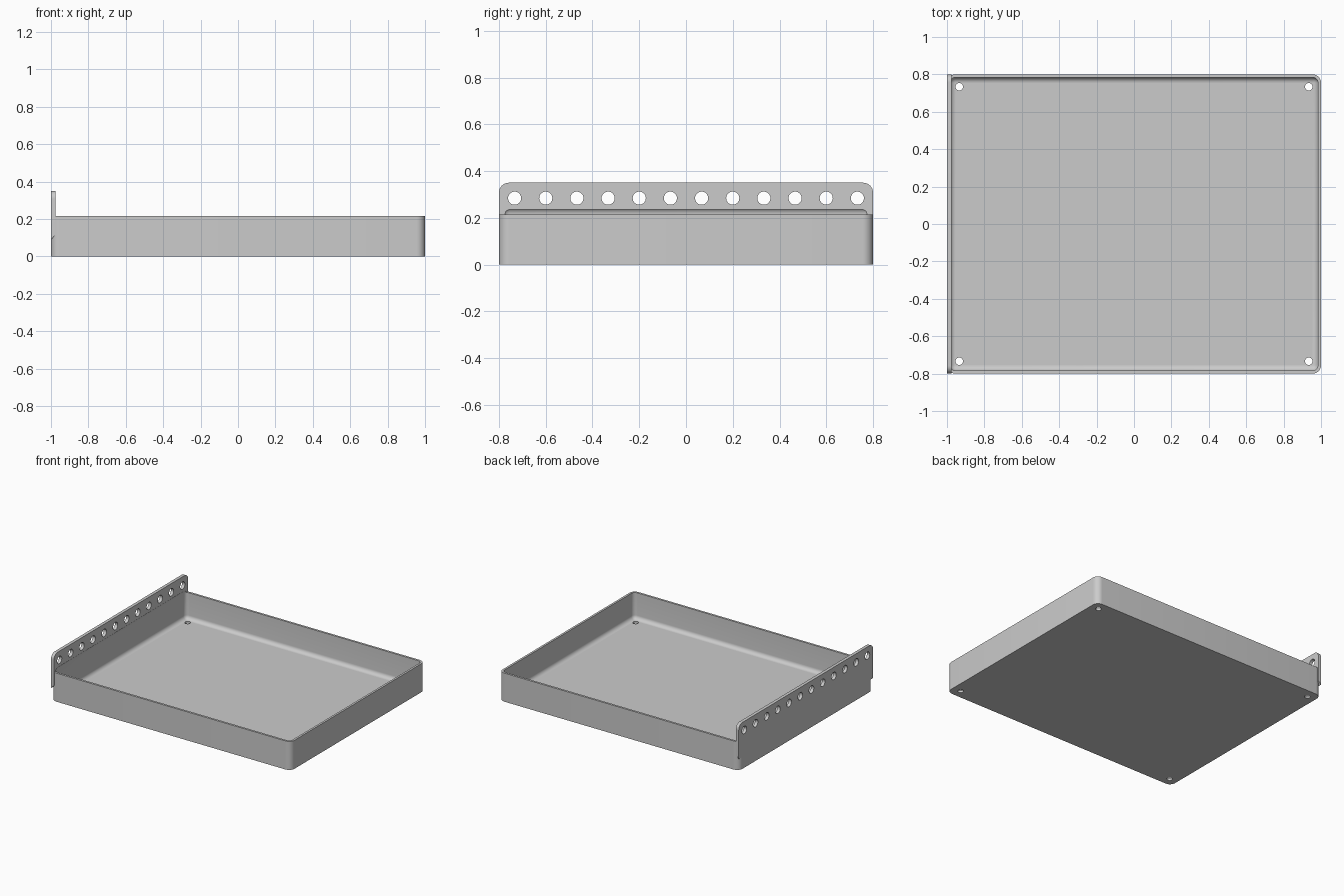
import bpy, bmesh, math
from mathutils import Matrix, Vector

cube = bpy.data.objects.get("Cube")
if cube:
    bpy.data.objects.remove(cube, do_unlink=True)

grey = bpy.data.materials.new("light_grey")
grey.use_nodes = True
grey.diffuse_color = (0.6, 0.6, 0.6, 1)
grey.node_tree.nodes["Principled BSDF"].inputs["Base Color"].default_value = (0.6, 0.6, 0.6, 1)

HALF_X, HALF_Y, WALL = 1.0, 0.8, 0.016
RIM, PLATE_TOP, PLATE_IN = 0.215, 0.35, -0.976


def make_object(name, bm):
    bmesh.ops.recalc_face_normals(bm, faces=bm.faces[:])
    mesh = bpy.data.meshes.new(name)
    bm.to_mesh(mesh)
    bm.free()
    mesh.materials.append(grey)
    obj = bpy.data.objects.new(name, mesh)
    bpy.context.scene.collection.objects.link(obj)
    return obj


def box(name, low, high, radius, pick):
    """Box between two corners, with the picked edges rounded."""
    bm = bmesh.new()
    low, high = Vector(low), Vector(high)
    bmesh.ops.create_cube(bm, size=1)
    bmesh.ops.scale(bm, vec=high - low, verts=bm.verts)
    bmesh.ops.translate(bm, vec=(low + high) / 2, verts=bm.verts)
    bmesh.ops.bevel(bm, geom=[e for e in bm.edges if pick(e)], offset=radius,
                    segments=8, profile=0.5, affect='EDGES')
    return make_object(name, bm)


def drills(name, points, radius, depth, rotation):
    """A set of cylinders used to drill holes."""
    bm = bmesh.new()
    for p in points:
        bmesh.ops.create_cone(bm, cap_ends=True, segments=32, radius1=radius, radius2=radius,
                              depth=depth, matrix=Matrix.Translation(p) @ rotation)
    return make_object(name, bm)


def combine(target, other, operation):
    """Apply a boolean and remove the helper."""
    bpy.context.view_layer.objects.active = target
    mod = target.modifiers.new(operation, 'BOOLEAN')
    mod.operation, mod.solver, mod.object = operation, 'EXACT', other
    bpy.ops.object.modifier_apply(modifier=mod.name)
    bpy.data.objects.remove(other, do_unlink=True)


def along(e, axis):
    d = e.verts[0].co - e.verts[1].co
    return abs(d[axis]) > 0.99 * d.length


# Tray block with rounded upright corners
tray = box("tray", (-HALF_X, -HALF_Y, 0), (HALF_X, HALF_Y, RIM), 0.045,
           lambda e: along(e, 2))

# Tall mounting plate with rounded top corners and a slanted underside
plate = box("mounting_plate", (-HALF_X, -HALF_Y, 0.09), (PLATE_IN, HALF_Y, PLATE_TOP), 0.042,
            lambda e: along(e, 0) and e.verts[0].co.z > 0.3)
for v in plate.data.vertices:
    if v.co.z < 0.1 and v.co.x > -0.99:
        v.co.z += 0.025
combine(tray, plate, 'UNION')

# Filleted hollow, reaching above the rim into the plate
cavity = box("cavity", (WALL - HALF_X, WALL - HALF_Y, WALL),
             (HALF_X - WALL, HALF_Y - WALL, RIM + 0.03), 0.03, lambda e: True)
combine(tray, cavity, 'DIFFERENCE')

# Row of holes in the plate
row = [(-HALF_X, (i - 5.5) * 0.1333, 0.284) for i in range(12)]
combine(tray, drills("plate_drills", row, 0.028, 0.2, Matrix.Rotation(math.pi / 2, 4, 'Y')),
        'DIFFERENCE')

# Holes in the floor corners
corners = [(x * 0.934, y * 0.734, 0) for x in (-1, 1) for y in (-1, 1)]
combine(tray, drills("floor_drills", corners, 0.02, 0.1, Matrix.Identity(4)), 'DIFFERENCE')

# Smooth fillets, sharp edges
bpy.ops.object.select_all(action='DESELECT')
tray.select_set(True)
bpy.context.view_layer.objects.active = tray
bpy.ops.object.shade_smooth_by_angle(angle=math.radians(30))
